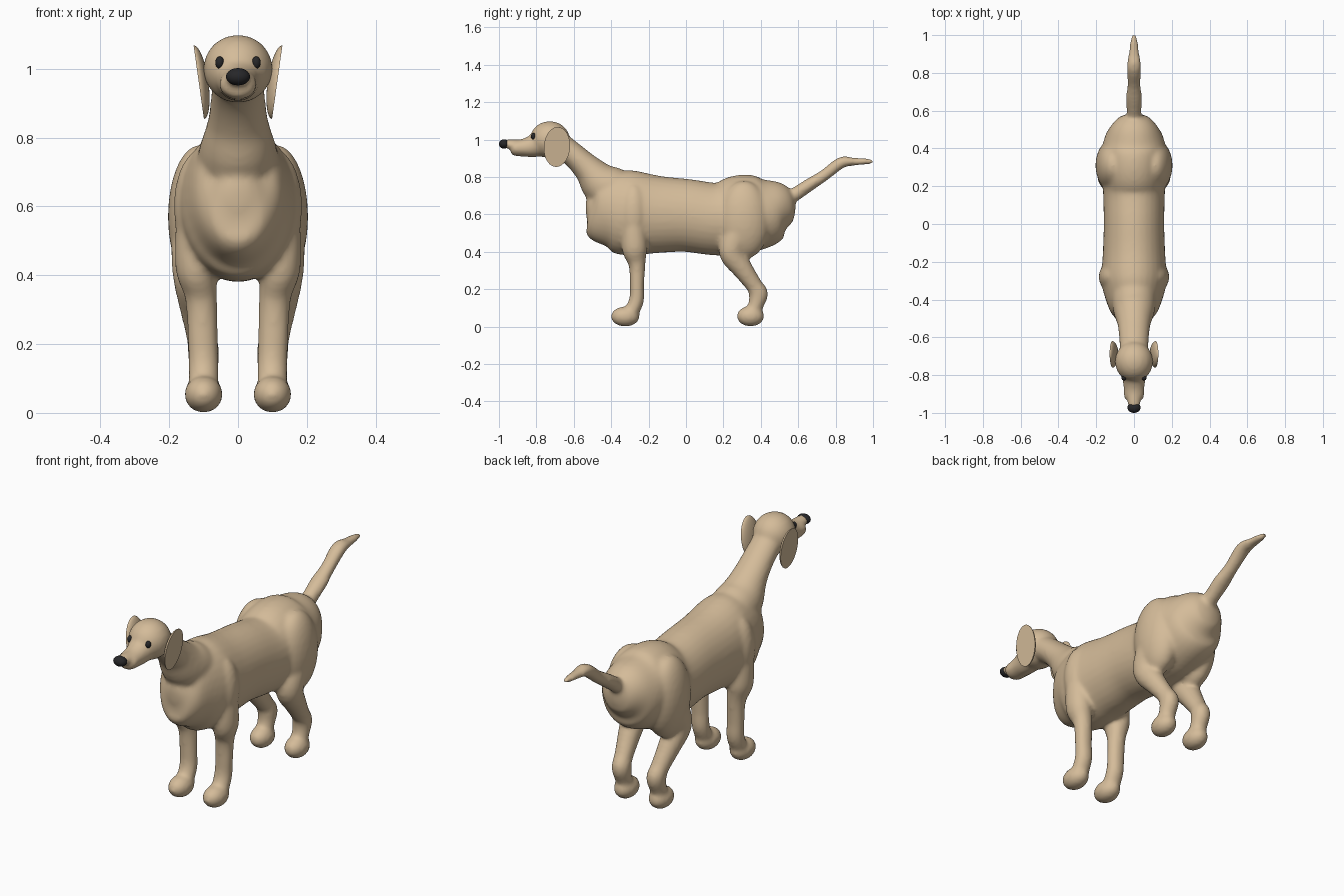
import bpy
import bmesh
import math
from mathutils import Matrix, Vector

default_cube = bpy.data.objects.get("Cube")
if default_cube:
    bpy.data.objects.remove(default_cube, do_unlink=True)


def make_material(name, colour):
    mat = bpy.data.materials.new(name)
    mat.use_nodes = True
    mat.diffuse_color = colour
    mat.node_tree.nodes["Principled BSDF"].inputs["Base Color"].default_value = colour
    return mat


tan_coat = make_material("tan coat", (0.66, 0.50, 0.32, 1))
soft_black = make_material("soft black", (0.02, 0.02, 0.022, 1))


def finish(bm, name, material):
    """Turn a bmesh into a named object with one material."""
    bmesh.ops.recalc_face_normals(bm, faces=bm.faces)
    mesh = bpy.data.meshes.new(name)
    bm.to_mesh(mesh)
    bm.free()
    mesh.materials.append(material)
    obj = bpy.data.objects.new(name, mesh)
    bpy.context.scene.collection.objects.link(obj)
    return obj


def smooth(obj, degrees=40):
    bpy.ops.object.select_all(action="DESELECT")
    obj.select_set(True)
    bpy.context.view_layer.objects.active = obj
    bpy.ops.object.shade_smooth_by_angle(angle=math.radians(degrees))


def ellipsoid(bm, centre, radii, segments=32):
    matrix = Matrix.Translation(centre) @ Matrix.Diagonal((*radii, 1))
    bmesh.ops.create_uvsphere(bm, u_segments=segments, v_segments=segments // 2,
                              radius=1, matrix=matrix)


def catmull_rom(points, steps):
    """Interpolate control points, including their radii."""
    padded = [points[0], *points, points[-1]]
    result = []
    for a, b, c, d in zip(padded, padded[1:], padded[2:], padded[3:]):
        for i in range(steps):
            t = i / steps
            result.append([
                q + t / 2 * (r - p + t * (2 * p - 5 * q + 4 * r - s
                                          + t * (3 * (q - r) + s - p)))
                for p, q, r, s in zip(a, b, c, d)])
    result.append(list(points[-1]))
    return result


def limb(bm, points, side=1, steps=5, segments=32):
    """Loft ellipses along a path of (x, y, z, half width, half depth)."""
    path = catmull_rom(points, steps)
    rings = []
    for i, (x, y, z, width, depth) in enumerate(path):
        before, after = path[max(i - 1, 0)], path[min(i + 1, len(path) - 1)]
        tangent = Vector((0, after[1] - before[1], after[2] - before[2])).normalized()
        across = Vector((1, 0, 0))
        normal = tangent.cross(across)
        centre = Vector((x * side, y, z))
        ring = []
        for k in range(segments):
            angle = math.tau * k / segments
            ring.append(bm.verts.new(centre + across * width * math.cos(angle)
                                     + normal * depth * math.sin(angle)))
        rings.append(ring)
    for low, high in zip(rings, rings[1:]):
        for k in range(segments):
            n = (k + 1) % segments
            bm.faces.new((low[k], low[n], high[n], high[k]))
    bm.faces.new(rings[0])
    bm.faces.new(rings[-1])


def centred(points):
    return [(0, *p) for p in points]


bm = bmesh.new()

# Torso, rump to chest
limb(bm, centred([
    (.585, .64, .02, .03), (.565, .64, .08, .085), (.50, .637, .135, .143),
    (.42, .615, .165, .19), (.30, .60, .172, .212), (.17, .575, .164, .195),
    (0, .595, .16, .195), (-.15, .60, .165, .207), (-.30, .608, .172, .228),
    (-.40, .62, .15, .21), (-.48, .615, .115, .165), (-.52, .62, .065, .10),
    (-.535, .62, .02, .03)]))

# Neck
limb(bm, centred([
    (-.26, .69, .12, .11), (-.43, .75, .115, .118), (-.525, .845, .088, .078),
    (-.61, .925, .078, .065), (-.70, .99, .075, .07)]))

# Head, muzzle and snout tip
ellipsoid(bm, (0, -.728, 1), (.101, .107, .099))
limb(bm, centred([
    (-.74, .99, .08, .075), (-.82, .965, .062, .06), (-.87, .957, .055, .048),
    (-.91, .955, .054, .043), (-.932, .958, .045, .035)]))
limb(bm, centred([
    (-.88, .97, .035, .03), (-.95, .976, .033, .025), (-.98, .977, .028, .02)]))

# Tail
limb(bm, centred([
    (.52, .67, .045, .04), (.59, .712, .04, .037), (.67, .765, .043, .034),
    (.74, .81, .035, .031), (.83, .877, .039, .031), (.90, .882, .029, .021),
    (.985, .884, .018, .015), (1.0, .885, .01, .008)]))

for side in (-1, 1):
    # Shoulder, front leg and paw
    ellipsoid(bm, (.10 * side, -.28, .60), (.087, .085, .17))
    limb(bm, [(.12, -.28, .58, .06, .06), (.122, -.275, .42, .06, .068),
              (.107, -.262, .33, .047, .045), (.103, -.262, .22, .044, .038),
              (.10, -.265, .14, .044, .04), (.10, -.295, .07, .044, .04)], side)
    ellipsoid(bm, (.10 * side, -.325, .054), (.056, .077, .054))
    # Thigh, hind leg and paw
    ellipsoid(bm, (.11 * side, .31, .57), (.094, .14, .21))
    limb(bm, [(.12, .28, .50, .075, .08), (.125, .245, .40, .065, .07),
              (.116, .305, .305, .054, .055), (.105, .365, .22, .045, .045),
              (.10, .387, .175, .046, .052), (.10, .375, .12, .042, .042),
              (.10, .355, .07, .042, .042)], side)
    ellipsoid(bm, (.10 * side, .345, .056), (.055, .074, .055))

# Fuse the parts into one soft skin
body = finish(bm, "body", tan_coat)
remesh = body.modifiers.new("fuse", "REMESH")
remesh.mode = "VOXEL"
remesh.voxel_size = 0.01
remesh.use_smooth_shade = True
blend = body.modifiers.new("blend", "SMOOTH")
blend.factor = 0.5
blend.iterations = 10

# Nose
bm = bmesh.new()
ellipsoid(bm, (0, -.972, .977), (.035, .028, .025))
smooth(finish(bm, "nose", soft_black))

for label, side in (("left", 1), ("right", -1)):
    # Eye
    bm = bmesh.new()
    ellipsoid(bm, (.053 * side, -.815, 1.018), (.013, .014, .018), 20)
    smooth(finish(bm, label + "_eye", soft_black))

    # Ear: flat oval outside, rounded towards the head
    bm = bmesh.new()
    ellipsoid(bm, (0, 0, 0), (.028, .07, .108), 40)
    bmesh.ops.bisect_plane(bm, geom=bm.verts[:] + bm.edges[:] + bm.faces[:],
                           plane_co=(0, 0, 0), plane_no=(side, 0, 0),
                           clear_outer=True)
    bmesh.ops.holes_fill(bm, edges=[e for e in bm.edges if e.is_boundary])
    lean = Matrix.Rotation(math.radians(8 * side), 4, "Y")
    tilt = Matrix.Rotation(math.radians(-4), 4, "X")
    place = Matrix.Translation((.114 * side, -.69, .961))
    bmesh.ops.transform(bm, matrix=place @ lean @ tilt, verts=bm.verts)
    smooth(finish(bm, label + "_ear", tan_coat))
